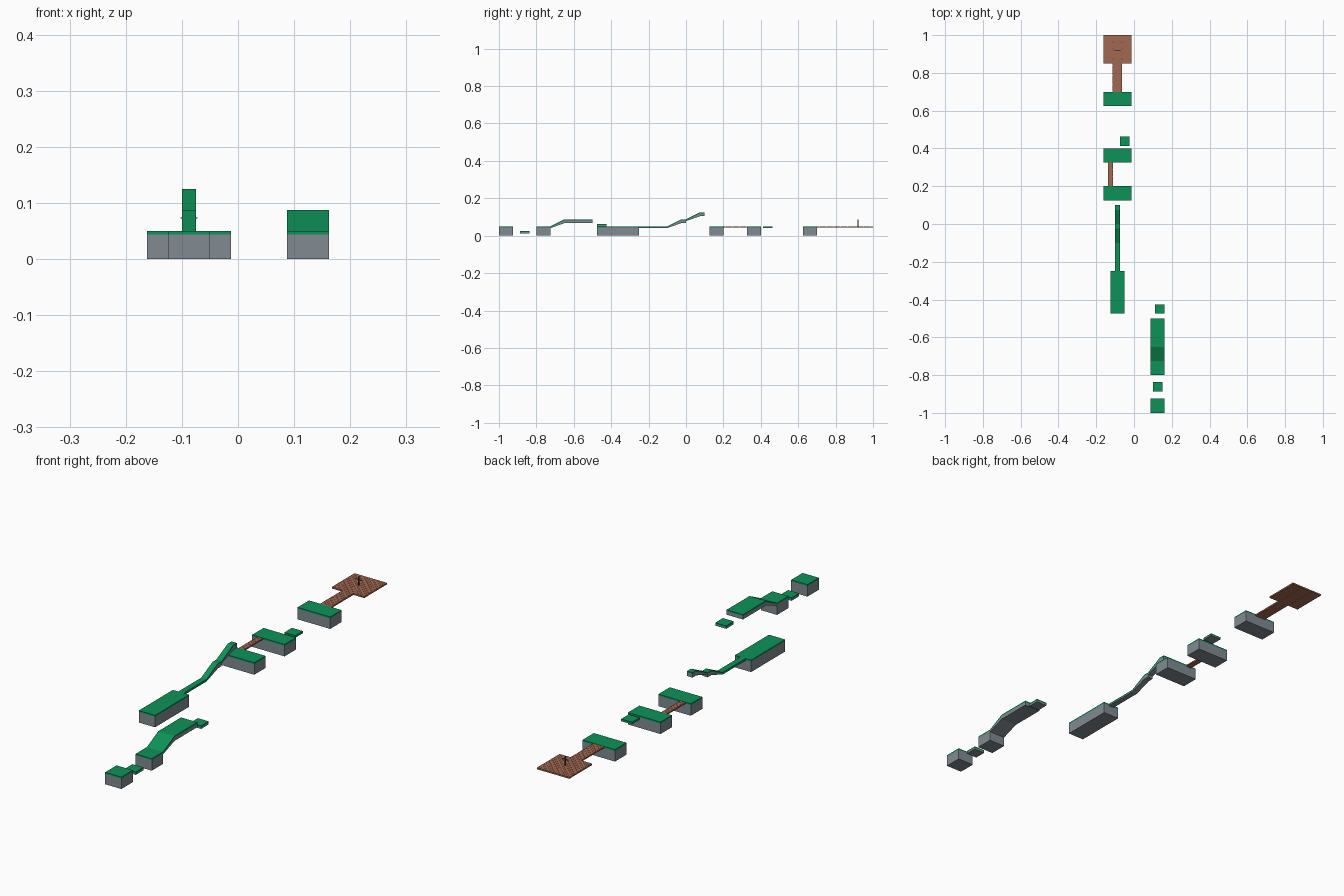
import bpy, bmesh

if "Cube" in bpy.data.objects:
    bpy.data.objects.remove(bpy.data.objects["Cube"])


def material(name, color):
    m = bpy.data.materials.new(name)
    m.diffuse_color = (*color, 1)
    m.use_nodes = True
    m.node_tree.nodes["Principled BSDF"].inputs["Base Color"].default_value = m.diffuse_color
    return m


GREEN = material("grass green", (0.004, 0.29, 0.10))
GREY = material("stone grey", (0.22, 0.26, 0.29))
BROWN = material("wood brown", (0.36, 0.14, 0.085))
DARK = material("dark metal", (0.03, 0.03, 0.035))


def add_prism(bm, x0, x1, profile):
    """Extrude a (y, z) profile from x0 to x1."""
    a = [bm.verts.new((x0, y, z)) for y, z in profile]
    b = [bm.verts.new((x1, y, z)) for y, z in profile]
    n = len(profile)
    bm.faces.new(a)
    bm.faces.new(b[::-1])
    for i in range(n):
        bm.faces.new((a[i], b[i], b[(i + 1) % n], a[(i + 1) % n]))


def add_box(bm, x0, x1, y0, y1, z0, z1):
    add_prism(bm, x0, x1, [(y0, z0), (y1, z0), (y1, z1), (y0, z1)])


def finish(bm, name, mat):
    bmesh.ops.recalc_face_normals(bm, faces=bm.faces)
    me = bpy.data.meshes.new(name)
    bm.to_mesh(me)
    bm.free()
    me.materials.append(mat)
    ob = bpy.data.objects.new(name, me)
    bpy.context.collection.objects.link(ob)
    return ob


def terrain(name, x0, x1, top, bottom, cap=0.006):
    """Stone body with a grass cap; top and bottom are (y, z) lines."""
    low = [(y, z - cap) for y, z in top]
    bm = bmesh.new()
    add_prism(bm, x0, x1, bottom + low[::-1])
    finish(bm, name + "_stone", GREY)
    bm = bmesh.new()
    add_prism(bm, x0, x1, low + top[::-1])
    finish(bm, name + "_grass", GREEN)


def block(name, x0, x1, y0, y1, z0, z1):
    terrain(name, x0, x1, [(y0, z1), (y1, z1)], [(y0, z0), (y1, z0)])


# Right-hand course: start block, second block, ramp and raised deck
block("start_block", 0.0875, 0.1625, -1.0, -0.925, 0, 0.05)
block("second_block", 0.0875, 0.1625, -0.8, -0.725, 0, 0.05)
terrain("wide_ramp", 0.0875, 0.1625, [(-0.725, 0.05), (-0.65, 0.0875)],
        [(-0.725, 0.04), (-0.65, 0.067)])
for i in range(2):
    y = -0.65 + 0.075 * i
    block(f"raised_deck_{i + 1}", 0.0875, 0.1625, y, y + 0.075, 0.067, 0.0875)

# Floating stepping platforms
block("low_step", 0.1, 0.15, -0.8875, -0.8375, 0.0125, 0.025)
block("high_step", 0.1125, 0.1625, -0.475, -0.425, 0.05, 0.0625)
block("far_step", -0.075, -0.025, 0.4125, 0.4625, 0.0405, 0.05)

# Left-hand course: long block and narrow climbing path
block("long_block_front", -0.125, -0.05, -0.475, -0.4, 0, 0.05)
block("long_block_rear", -0.125, -0.05, -0.4, -0.25, 0, 0.05)
PX0, PX1 = -0.1, -0.075
block("narrow_path", PX0, PX1, -0.25, -0.1, 0.041, 0.05)
terrain("narrow_ramp_1", PX0, PX1, [(-0.1, 0.05), (-0.025, 0.0875)],
        [(-0.1, 0.041), (-0.025, 0.067)])
block("narrow_landing", PX0, PX1, -0.025, 0.0, 0.067, 0.0875)
terrain("narrow_ramp_2", PX0, PX1, [(0, 0.0875), (0.075, 0.125)],
        [(0, 0.078), (0.075, 0.104)])
block("narrow_top", PX0, PX1, 0.075, 0.1, 0.104, 0.125)

# Wide blocks across the left-hand course
for i, y in enumerate((0.125, 0.325, 0.625)):
    block(f"wide_block_{i + 1}", -0.1625, -0.0125, y, y + 0.075, 0, 0.05)


def planks(name, x0, x1, y0, y1, count, z0=0.0425, z1=0.049):
    """Cross planks with fine gaps over a solid backing."""
    bm = bmesh.new()
    step = (y1 - y0) / count
    add_box(bm, x0 + 0.0005, x1 - 0.0005, y0, y1, z0, z1 - 0.002)
    for i in range(count):
        add_box(bm, x0, x1, y0 + i * step + 0.0004, y0 + (i + 1) * step - 0.0004,
                z0 + 0.0005, z1)
    finish(bm, name, BROWN)


# Wooden bridges and end platform
planks("small_bridge", -0.1375, -0.1125, 0.2, 0.325, 10)
planks("long_bridge", -0.1125, -0.0625, 0.7, 0.85, 12)
for i in range(3):
    x = -0.1625 + 0.05 * i
    planks(f"end_platform_{i + 1}", x, x + 0.05, 0.85, 1.0, 12)

# Thin upright marker with crossbar on the end platform
bm = bmesh.new()
add_box(bm, -0.0895, -0.0855, 0.918, 0.922, 0.048, 0.086)
add_box(bm, -0.1025, -0.0725, 0.9185, 0.9215, 0.072, 0.0745)
finish(bm, "marker_post", DARK)
